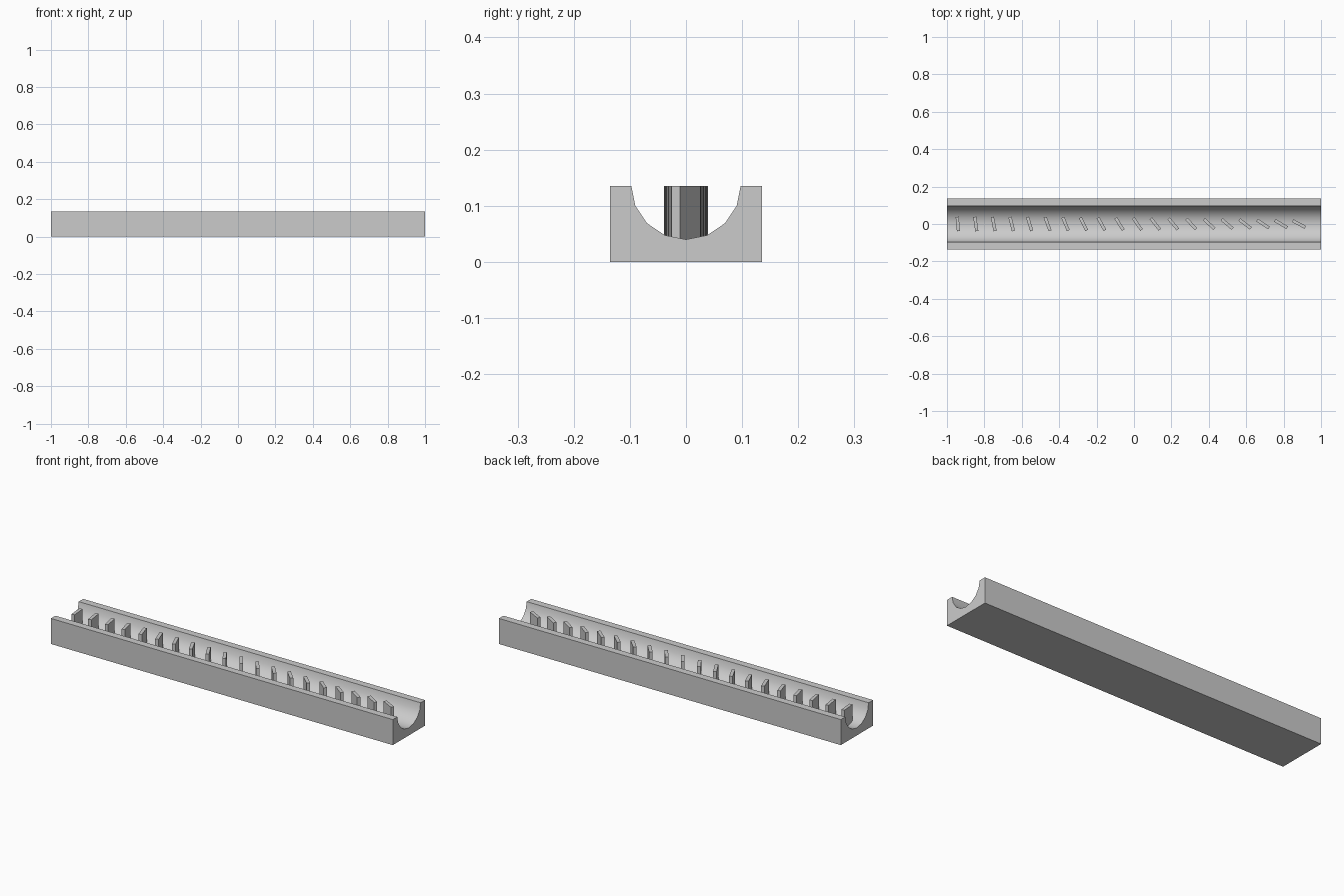
import bpy, bmesh, math
from mathutils import Matrix

cube = bpy.data.objects.get("Cube")
if cube:
    bpy.data.objects.remove(cube, do_unlink=True)

HEIGHT, HALF_WIDTH = 0.135, 0.135
FINS = 20

grey = bpy.data.materials.new("plain_grey")
grey.use_nodes = True
grey.diffuse_color = (0.6, 0.6, 0.6, 1)
grey.node_tree.nodes["Principled BSDF"].inputs["Base Color"].default_value = (0.6, 0.6, 0.6, 1)


def make_object(name, bm):
    bmesh.ops.recalc_face_normals(bm, faces=bm.faces)
    mesh = bpy.data.meshes.new(name)
    bm.to_mesh(mesh)
    bm.free()
    mesh.materials.append(grey)
    obj = bpy.data.objects.new(name, mesh)
    bpy.context.scene.collection.objects.link(obj)
    return obj


# Channel: block with a round groove, extruded along x
radius, centre_z = 0.098, 0.138
groove = [(0.0974, HEIGHT)]
for i in range(1, 8):
    a = math.pi * i / 8
    groove.append((radius * math.cos(a), centre_z - radius * math.sin(a)))
groove.append((-0.0974, HEIGHT))
profile = [(-HALF_WIDTH, HEIGHT), (-HALF_WIDTH, 0), (HALF_WIDTH, 0), (HALF_WIDTH, HEIGHT)] + groove

bm = bmesh.new()
end_cap = bm.faces.new([bm.verts.new((-1, y, z)) for y, z in profile])
extruded = bmesh.ops.extrude_face_region(bm, geom=[end_cap], use_keep_orig=True)
moved = [v for v in extruded["geom"] if isinstance(v, bmesh.types.BMVert)]
bmesh.ops.translate(bm, verts=moved, vec=(2, 0, 0))
channel = make_object("channel", bm)

bpy.ops.object.select_all(action='DESELECT')
channel.select_set(True)
bpy.context.view_layer.objects.active = channel
bpy.ops.object.shade_smooth_by_angle(angle=math.radians(30))

# Fins: a row of upright plates, each turned a little further than the last
fin_bottom = 0.03
for i in range(FINS):
    bm = bmesh.new()
    bmesh.ops.create_cube(bm, size=1)
    bmesh.ops.scale(bm, verts=bm.verts, vec=(0.017, 0.077, HEIGHT - fin_bottom))
    turn = Matrix.Rotation(math.radians(5 + 3 * i), 4, 'Z')
    place = Matrix.Translation((-0.942 + 0.096 * i, 0, (HEIGHT + fin_bottom) / 2))
    bmesh.ops.transform(bm, matrix=place @ turn, verts=bm.verts)
    make_object(f"fin_{i + 1}", bm)
